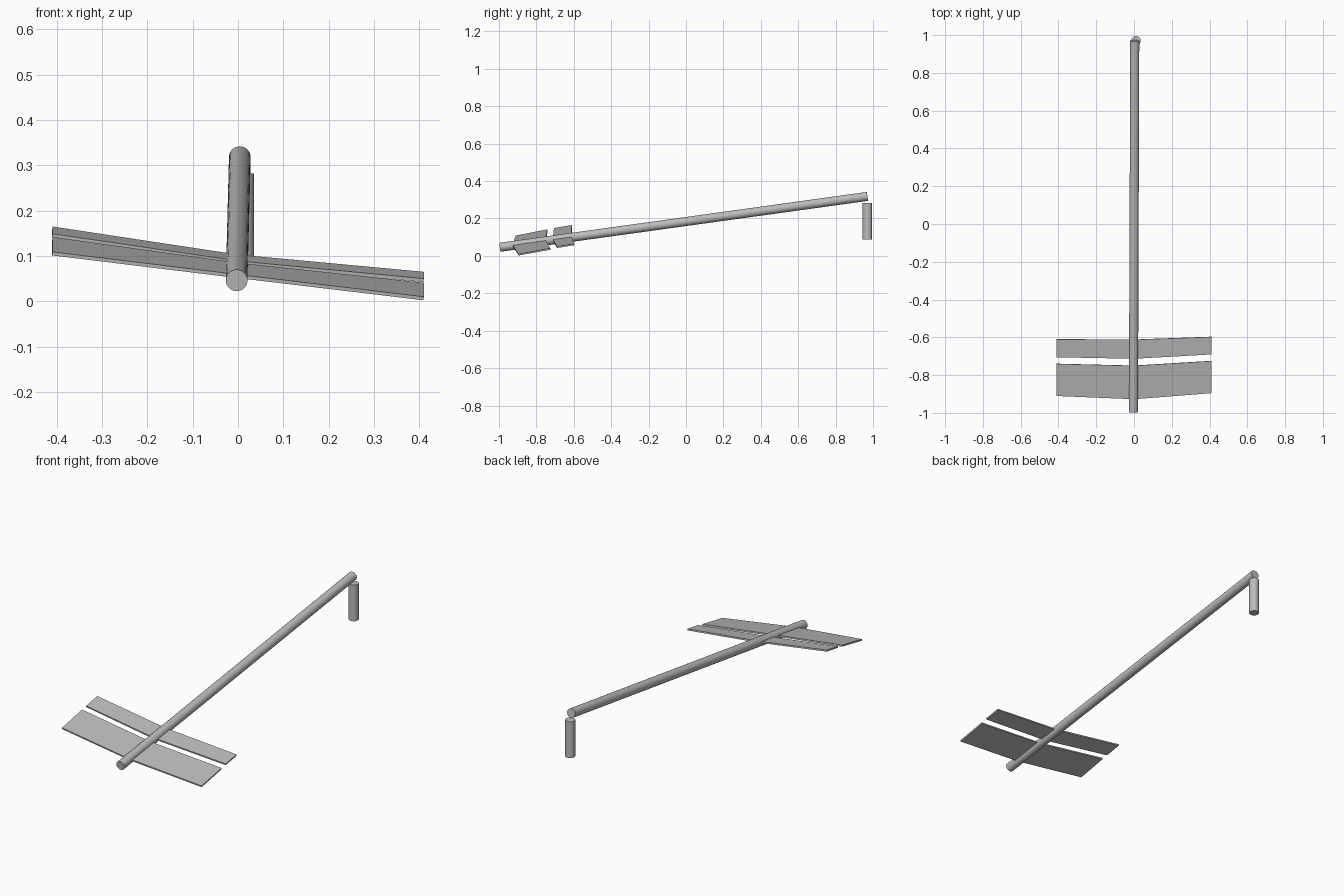
import bpy
from mathutils import Vector

cube = bpy.data.objects.get("Cube")
if cube:
    bpy.data.objects.remove(cube, do_unlink=True)

# Single plain grey for every part
grey = bpy.data.materials.new("plain grey")
grey.use_nodes = True
grey.diffuse_color = (0.5, 0.5, 0.5, 1)
grey.node_tree.nodes["Principled BSDF"].inputs["Base Color"].default_value = (0.5, 0.5, 0.5, 1)


def rod(name, start, end, radius):
    """Smooth capped cylinder between two points."""
    start, end = Vector(start), Vector(end)
    axis = end - start
    bpy.ops.mesh.primitive_cylinder_add(
        vertices=32, radius=radius, depth=axis.length, location=(start + end) / 2,
        rotation=axis.to_track_quat("Z", "Y").to_euler())
    obj = bpy.context.object
    obj.name = name
    obj.data.materials.append(grey)
    bpy.ops.object.shade_smooth_by_angle()


def vane(name, root, tip, tip_x):
    """Thin plate from the shaft axis to its tip; root and tip hold (y, z) pairs."""
    corners = [(0, *root[0]), (0, *root[1]), (tip_x, *tip[1]), (tip_x, *tip[0])]
    mesh = bpy.data.meshes.new(name)
    face = (0, 1, 2, 3) if tip_x < 0 else (3, 2, 1, 0)
    mesh.from_pydata(corners, [], [face])
    mesh.materials.append(grey)
    obj = bpy.data.objects.new(name, mesh)
    bpy.context.collection.objects.link(obj)
    solid = obj.modifiers.new("thickness", "SOLIDIFY")
    solid.thickness = 0.008
    solid.offset = 0


# Long sloping shaft and the upright peg below its back end
rod("shaft", (-0.003, -0.995, 0.046), (0.004, 0.97, 0.318), 0.024)
rod("peg", (0.01, 0.97, 0.087), (0.01, 0.97, 0.282), 0.025)

# Two pairs of swept vanes, rolled slightly to one side
front_root = ((-0.927, 0.055), (-0.75, 0.081))
rear_root = ((-0.713, 0.085), (-0.612, 0.099))
vane("front_vane_right", front_root, ((-0.91, 0.105), (-0.74, 0.138)), -0.41)
vane("rear_vane_right", rear_root, ((-0.705, 0.145), (-0.61, 0.161)), -0.41)
vane("front_vane_left", front_root, ((-0.895, 0.006), (-0.725, 0.037)), 0.41)
vane("rear_vane_left", rear_root, ((-0.69, 0.046), (-0.597, 0.061)), 0.41)
